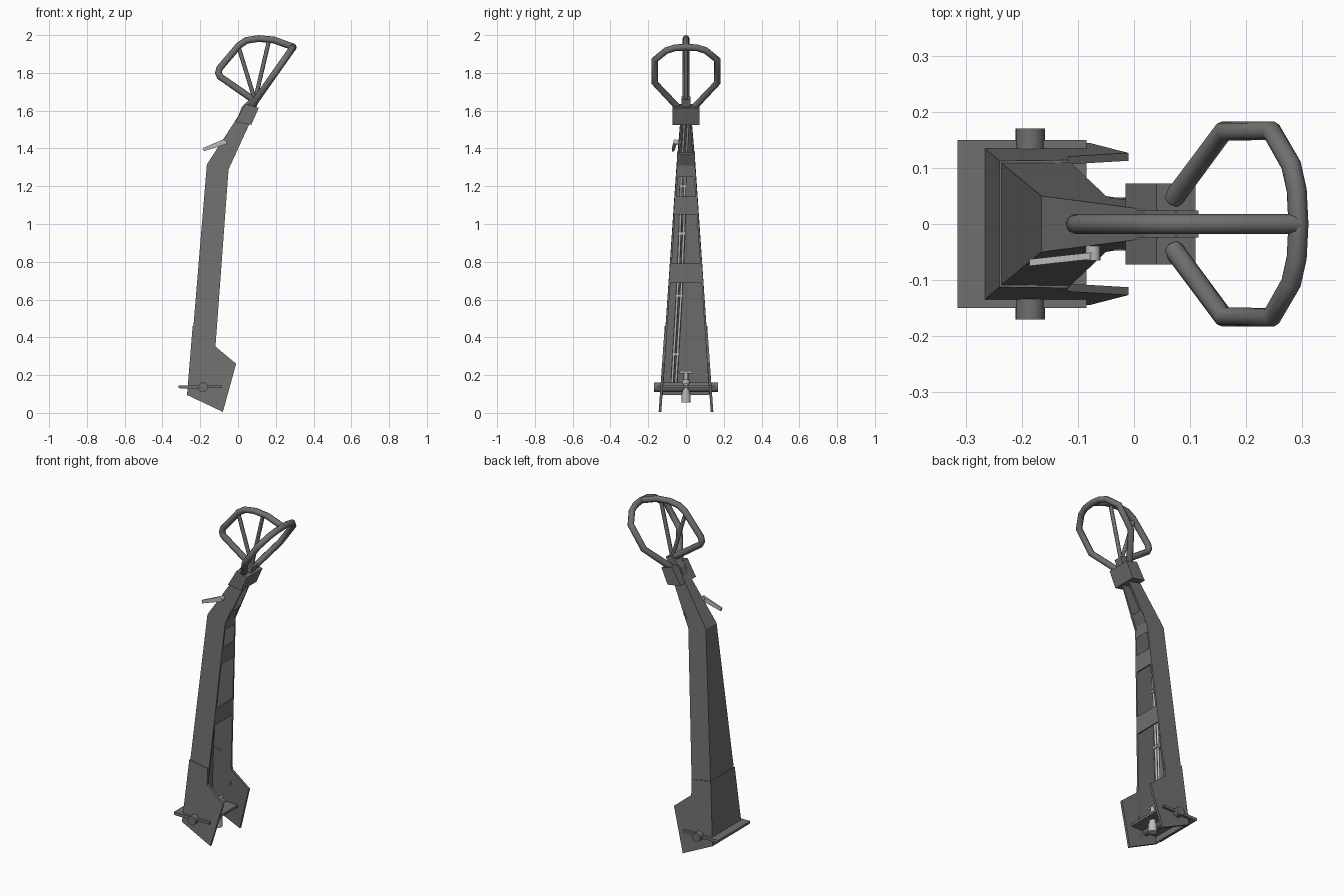
import bpy, bmesh, math
from mathutils import Vector

if "Cube" in bpy.data.objects:
    bpy.data.objects.remove(bpy.data.objects["Cube"])


def material(name, v):
    m = bpy.data.materials.new(name)
    m.diffuse_color = (v, v, v, 1)
    m.use_nodes = True
    m.node_tree.nodes["Principled BSDF"].inputs["Base Color"].default_value = m.diffuse_color
    return m


DARK = material("dark_grey", 0.16)
LIGHT = material("light_grey", 0.5)


def mesh_obj(name, verts, faces, mat=DARK):
    me = bpy.data.meshes.new(name)
    me.from_pydata([tuple(v) for v in verts], [], faces)
    bm = bmesh.new()
    bm.from_mesh(me)
    bmesh.ops.recalc_face_normals(bm, faces=bm.faces)
    bm.to_mesh(me)
    bm.free()
    ob = bpy.data.objects.new(name, me)
    bpy.context.collection.objects.link(ob)
    me.materials.append(mat)
    return ob


def half_width(z):
    return 0.135 - 0.0708 * (z - 0.1)


def prism(name, profile, y0, y1, mat=DARK):
    """Extrude an (x, z) profile in y; y0 and y1 are functions of z."""
    n = len(profile)
    verts = [(x, y0(z), z) for x, z in profile] + [(x, y1(z), z) for x, z in profile]
    faces = [tuple(range(n)), tuple(range(n, 2 * n))]
    faces += [(i, (i + 1) % n, n + (i + 1) % n, n + i) for i in range(n)]
    return mesh_obj(name, verts, faces, mat)


def flat(w):
    return lambda z: w


def tube(name, pts, r, mat=DARK, closed=False):
    cu = bpy.data.curves.new(name, 'CURVE')
    cu.dimensions = '3D'
    cu.bevel_depth, cu.bevel_resolution, cu.use_fill_caps = r, 2, True
    sp = cu.splines.new('POLY')
    sp.points.add(len(pts) - 1)
    for p, co in zip(sp.points, pts):
        p.co = (*co, 1)
    sp.use_cyclic_u = closed
    ob = bpy.data.objects.new(name, cu)
    bpy.context.collection.objects.link(ob)
    cu.materials.append(mat)
    bpy.ops.object.select_all(action='DESELECT')
    ob.select_set(True)
    bpy.context.view_layer.objects.active = ob
    bpy.ops.object.convert(target='MESH')
    bpy.ops.object.shade_smooth_by_angle(angle=math.radians(50))
    return ob


def cylinder(name, loc, r, depth, mat=DARK, rot=(0, 0, 0), sides=16):
    bpy.ops.mesh.primitive_cylinder_add(vertices=sides, radius=r, depth=depth, location=loc, rotation=rot)
    ob = bpy.context.object
    ob.name = name
    ob.data.materials.append(mat)
    bpy.ops.object.shade_smooth_by_angle(angle=math.radians(40))
    return ob


# Bent, tapering channel arm, open towards +x
sections = [((-0.266, 0.10), (-0.138, 0.10), 0.133, 0.133),
            ((-0.165, 1.315), (-0.05, 1.29), 0.050, 0.050),
            ((0.02, 1.60), (0.065, 1.54), 0.026, 0.030)]
verts, faces = [], []
for (bx, bz), (fx, fz), wb, wf in sections:
    verts += [(fx, -wf, fz), (bx, -wb, bz), (bx, wb, bz), (fx, wf, fz)]
for s in range(2):
    for k in range(3):
        a = s * 4 + k
        faces.append((a, a + 1, a + 5, a + 4))
arm = mesh_obj("channel_arm", verts, faces)
# make normals face outwards, then thicken inwards
if arm.data.polygons[1].normal.x > 0:
    arm.data.flip_normals()
mod = arm.modifiers.new("thickness", 'SOLIDIFY')
mod.thickness, mod.offset = 0.01, -1

# Lower cheek plates and back cover
cheek = [(-0.27, 0.095), (-0.08, 0.005), (-0.01, 0.26), (-0.118, 0.35), (-0.118, 0.44), (-0.24, 0.46)]
for side, s in (("left", -1), ("right", 1)):
    prism("cheek_plate_" + side, cheek,
          lambda z: s * (half_width(z) + 0.003), lambda z: s * (half_width(z) - 0.011))
prism("lower_back_plate", [(-0.27, 0.095), (-0.24, 0.46), (-0.232, 0.46), (-0.26, 0.095)],
      lambda z: -half_width(z), half_width)

# Cross straps closing the channel front
for i, (z0, z1) in enumerate(((0.69, 0.79), (1.05, 1.145))):
    fx = lambda z: -0.138 + 0.0739 * (z - 0.1)
    prism("cross_strap_%d" % (i + 1),
          [(fx(z0), z0), (fx(z1), z1), (fx(z1) - 0.008, z1), (fx(z0) - 0.008, z0)],
          lambda z: -half_width(z) + 0.004, lambda z: half_width(z) - 0.004)
prism("bend_strap", [(-0.055, 1.25), (-0.048, 1.31), (-0.013, 1.37), (-0.02, 1.378), (-0.056, 1.31)],
      flat(-0.047), flat(0.047))

# Base plate, pivot axle and locking pin
prism("base_plate", [(-0.315, 0.132), (-0.298, 0.128), (-0.085, 0.132), (-0.085, 0.146), (-0.315, 0.146)],
      flat(-0.15), flat(0.15))
axle = cylinder("pivot_axle", (-0.185, 0, 0.136), 0.026, 0.34, rot=(math.pi / 2, 0, 0))
for name, z, r, d in (("pin_foot", 0.08, 0.024, 0.05), ("pin_shaft", 0.14, 0.012, 0.14),
                      ("pin_collar", 0.165, 0.02, 0.025), ("pin_neck", 0.112, 0.019, 0.03)):
    cylinder(name, (-0.13, 0, z), r, d, LIGHT)
tube("pin_handle", [(-0.13, -0.035, 0.215), (-0.13, 0.035, 0.215)], 0.007, LIGHT)

# Pair of cables inside the channel, with clips
path = [(-0.23, -0.066, 0.15), (-0.19, -0.038, 0.62), (-0.165, -0.024, 0.95),
        (-0.125, -0.016, 1.28), (-0.07, -0.008, 1.40), (0.02, 0.0, 1.54)]
for i, dy in enumerate((-0.008, 0.012)):
    tube("cable_%d" % (i + 1), [(x, y + dy, z) for x, y, z in path], 0.007, LIGHT)
for i, (x, y, z) in enumerate(((-0.216, -0.056, 0.31), path[1], path[2], (-0.135, -0.016, 1.2))):
    prism("cable_clip_%d" % (i + 1),
          [(x - 0.02, z - 0.007), (x + 0.012, z - 0.007), (x + 0.012, z + 0.007), (x - 0.02, z + 0.007)],
          flat(y - 0.018), flat(y + 0.022), LIGHT)

# Release lever on the side
lever = [(-0.182, 1.385), (-0.072, 1.42), (-0.064, 1.442), (-0.078, 1.448), (-0.186, 1.402)]
n = len(lever)
lv = [(x, -0.056 + 0.11 * (x + 0.07) + d, z) for d in (-0.006, 0.006) for x, z in lever]
mesh_obj("release_lever", lv, [tuple(range(n)), tuple(range(n, 2 * n))] +
         [(i, (i + 1) % n, n + (i + 1) % n, n + i) for i in range(n)], LIGHT)
cylinder("lever_pivot", (-0.073, -0.045, 1.433), 0.013, 0.04, LIGHT, (math.pi / 2, 0, 0))

# Head block clamping the hoops
prism("head_block", [(-0.015, 1.54), (0.07, 1.525), (0.11, 1.615), (0.04, 1.635)],
      flat(-0.072), flat(0.072))
prism("head_neck", [(-0.01, 1.54), (0.06, 1.53), (0.115, 1.66), (0.075, 1.675), (0.02, 1.62)],
      flat(-0.024), flat(0.024))

# Tilted main hoop
half = [(0.07, 0.045), (0.16, 0.166), (0.245, 0.166), (0.28, 0.105), (0.29, 0.06)]
outline = half + [(0.293, 0)] + [(x, -y) for x, y in reversed(half)]
tube("grip_hoop", [(x, y, 1.62 + 1.42 * (x - 0.07)) for x, y in outline], 0.018)

# Upright fan guard with spokes
fan = [(0.085, 0, 1.655), (-0.095, 0, 1.78), (-0.104, 0, 1.80), (-0.097, 0, 1.825), (0.005, 0, 1.945),
       (0.045, 0, 1.972), (0.11, 0, 1.982), (0.19, 0, 1.974), (0.293, 0, 1.937)]
tube("fan_guard", fan, 0.018)
for i, (x, z) in enumerate(((0.002, 1.94), (0.165, 1.975))):
    tube("fan_spoke_%d" % (i + 1), [(0.09, 0, 1.655), (x, 0, z)], 0.011)
